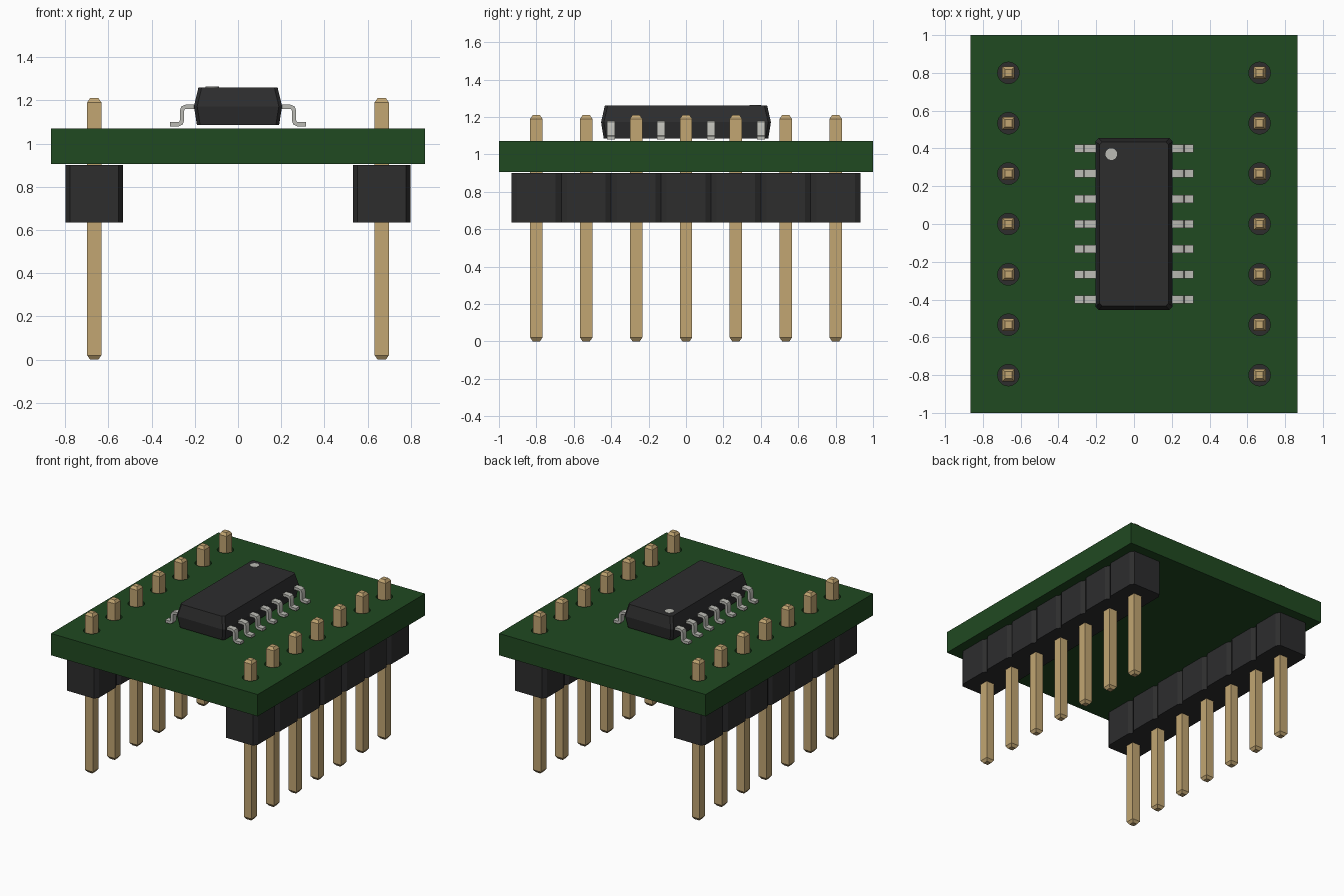
import bpy, bmesh, math
from mathutils import Vector

cube = bpy.data.objects.get("Cube")
if cube:
    bpy.data.objects.remove(cube, do_unlink=True)


def material(name, rgb, rough=0.6):
    m = bpy.data.materials.new(name)
    m.use_nodes = True
    m.diffuse_color = (*rgb, 1)
    bsdf = m.node_tree.nodes["Principled BSDF"]
    bsdf.inputs["Base Color"].default_value = (*rgb, 1)
    bsdf.inputs["Roughness"].default_value = rough
    return m


GREEN = material("board green", (0.0144, 0.067, 0.0152))
BLACK = material("black plastic", (0.026, 0.026, 0.027))
GOLD = material("pin gold", (0.54, 0.38, 0.17))
SILVER = material("lead silver", (0.50, 0.50, 0.46))


def finish(name, bm, mat, smooth=False):
    bmesh.ops.recalc_face_normals(bm, faces=bm.faces)
    mesh = bpy.data.meshes.new(name)
    bm.to_mesh(mesh)
    bm.free()
    mesh.materials.append(mat)
    ob = bpy.data.objects.new(name, mesh)
    bpy.context.collection.objects.link(ob)
    if smooth:
        smooth_object(ob)
    return ob


def smooth_object(ob):
    bpy.ops.object.select_all(action='DESELECT')
    ob.select_set(True)
    bpy.context.view_layer.objects.active = ob
    bpy.ops.object.shade_smooth_by_angle(angle=math.radians(35))


def loft(bm, rings):
    """Skin a stack of equal-length point rings and cap both ends."""
    loops = [[bm.verts.new(p) for p in ring] for ring in rings]
    n = len(loops[0])
    for a, b in zip(loops, loops[1:]):
        for i in range(n):
            j = (i + 1) % n
            bm.faces.new((a[i], a[j], b[j], b[i]))
    bm.faces.new(loops[0][::-1])
    bm.faces.new(loops[-1])


def rect(x, y, hx, hy, z, c=0.0, cy=None):
    """Rectangle ring, with optional cut corners."""
    if not c:
        return [(x + a * hx, y + b * hy, z)
                for a, b in ((-1, -1), (1, -1), (1, 1), (-1, 1))]
    cy = cy or c
    pts = [(hx - c, -hy), (hx, cy - hy), (hx, hy - cy), (hx - c, hy),
           (c - hx, hy), (-hx, hy - cy), (-hx, cy - hy), (c - hx, -hy)]
    return [(x + a, y + b, z) for a, b in pts]


def circle(x, y, r, z, n=24):
    return [(x + r * math.cos(2 * math.pi * i / n),
             y + r * math.sin(2 * math.pi * i / n), z) for i in range(n)]


PITCH = 0.2667
ROW_X = 0.665
PIN_Y = [(i - 3) * PITCH for i in range(7)]

# Circuit board with a round hole for every pin
bm = bmesh.new()
loft(bm, [rect(0, 0, 0.865, 1.0, z) for z in (0.905, 1.07)])
board = finish("circuit_board", bm, GREEN)

bm = bmesh.new()
for side in (-1, 1):
    for y in PIN_Y:
        loft(bm, [circle(side * ROW_X, y, 0.057, z) for z in (0.85, 1.12)])
cutter = finish("hole_cutter", bm, GREEN)
cutter.hide_render = True
mod = board.modifiers.new("holes", 'BOOLEAN')
mod.operation = 'DIFFERENCE'
mod.solver = 'EXACT'
mod.object = cutter
bpy.context.view_layer.update()
cut_mesh = bpy.data.meshes.new_from_object(
    board.evaluated_get(bpy.context.evaluated_depsgraph_get()))
board.modifiers.clear()
board.data = cut_mesh
bpy.data.objects.remove(cutter, do_unlink=True)
smooth_object(board)

# Header strips (notched outline) and their pins
for side, label in ((-1, "right"), (1, "left")):
    x = side * ROW_X
    edge = []
    for y in PIN_Y:
        edge += [(0.113, y - PITCH / 2), (0.133, y - PITCH / 2 + 0.03),
                 (0.133, y + PITCH / 2 - 0.03)]
    edge.append((0.113, PIN_Y[-1] + PITCH / 2))
    outline = edge + [(-a, b) for a, b in reversed(edge)]
    bm = bmesh.new()
    loft(bm, [[(x + a, b, z) for a, b in outline] for z in (0.635, 0.9)])
    finish("header_strip_" + label, bm, BLACK)

    bm = bmesh.new()
    for y in PIN_Y:
        loft(bm, [rect(x, y, h, h, z) for h, z in
                  ((0.019, 0), (0.033, 0.02), (0.033, 1.19), (0.019, 1.21))])
    finish("header_pins_" + label, bm, GOLD)

# Chip package, widest at its parting line
bm = bmesh.new()
loft(bm, [rect(0, 0, hx, hy, z, 0.015) for hx, hy, z in
          ((0.190, 0.440, 1.085), (0.204, 0.454, 1.172), (0.183, 0.434, 1.26))])
finish("chip_body", bm, BLACK)

# Orientation dot
bm = bmesh.new()
loft(bm, [circle(-0.12, 0.37, 0.031, z) for z in (1.258, 1.263)])
finish("chip_dot", bm, SILVER)

# Bent chip leads: a thickened path extruded to the lead width
path = [Vector(p) for p in (
    (0.185, 1.170), (0.240, 1.170), (0.254, 1.165), (0.259, 1.153),
    (0.259, 1.107), (0.264, 1.094), (0.277, 1.089), (0.314, 1.089))]
upper, lower = [], []
for i, p in enumerate(path):
    before = (p - path[max(i - 1, 0)]).normalized()
    after = (path[min(i + 1, len(path) - 1)] - p).normalized()
    t = (before + after).normalized()
    n = Vector((-t.y, t.x))
    upper.append(p + n * 0.010)
    lower.append(p - n * 0.010)
section = upper + lower[::-1]

for side, label in ((-1, "right"), (1, "left")):
    bm = bmesh.new()
    for i in range(7):
        y = (i - 3) * PITCH / 2
        loft(bm, [[(side * p.x, y + w, p.y) for p in section]
                  for w in (-0.021, 0.021)])
    finish("chip_leads_" + label, bm, SILVER, smooth=True)
